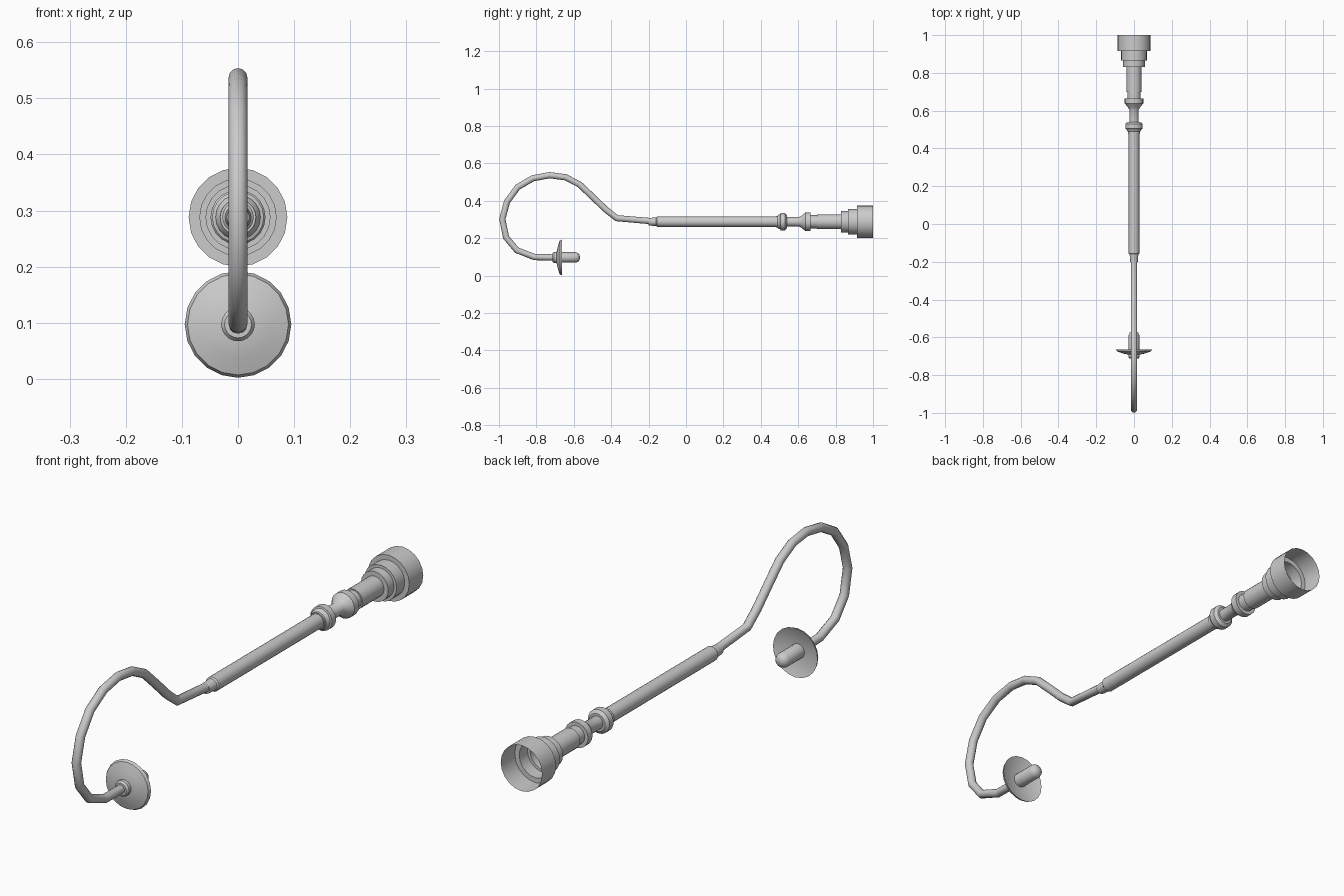
import bpy, bmesh, math

if "Cube" in bpy.data.objects:
    bpy.data.objects.remove(bpy.data.objects["Cube"])

SIDES = 20


def finish(obj, angle=35):
    bpy.ops.object.select_all(action='DESELECT')
    obj.select_set(True)
    bpy.context.view_layer.objects.active = obj
    bpy.ops.object.shade_smooth_by_angle(angle=math.radians(angle))


def lathe(name, profile, z):
    """Revolve (y, radius) points about a y-axis line at height z."""
    bm = bmesh.new()
    rings = []
    for y, r in profile:
        if r == 0:
            rings.append([bm.verts.new((0, y, z))] * SIDES)
        else:
            rings.append([bm.verts.new((r * math.cos(2 * math.pi * i / SIDES), y,
                                        z + r * math.sin(2 * math.pi * i / SIDES)))
                          for i in range(SIDES)])
    for a, b in zip(rings, rings[1:]):
        for i in range(SIDES):
            j = (i + 1) % SIDES
            bm.faces.new(list(dict.fromkeys((a[i], a[j], b[j], b[i]))))
    bmesh.ops.recalc_face_normals(bm, faces=bm.faces)
    mesh = bpy.data.meshes.new(name)
    bm.to_mesh(mesh)
    bm.free()
    obj = bpy.data.objects.new(name, mesh)
    bpy.context.collection.objects.link(obj)
    finish(obj)
    return obj


ROD_Z, LAMP_Z = 0.288, 0.097

# Straight stem with its end sleeve
lathe("stem", [(-0.20, 0), (-0.20, 0.020), (-0.16, 0.023), (-0.155, 0.028),
               (0.48, 0.028), (0.48, 0.032), (0.50, 0.032)], ROD_Z)

# Turned collar and flared neck
lathe("collar", [(0.485, 0.028), (0.495, 0.038), (0.503, 0.040), (0.505, 0.046),
                 (0.53, 0.046), (0.54, 0.034), (0.54, 0.025), (0.605, 0.025),
                 (0.618, 0.033), (0.638, 0.049), (0.665, 0.049),
                 (0.665, 0.035)], ROD_Z)

# Stepped socket, open at the end
lathe("stepped_cup", [(0.66, 0.035), (0.70, 0.035), (0.70, 0.040), (0.83, 0.040),
                      (0.83, 0.058), (0.865, 0.058), (0.865, 0.069),
                      (0.915, 0.069), (0.915, 0.088), (1.0, 0.088)], ROD_Z)

# Curved gooseneck tube
path = [(-0.17, 0.290), (-0.37, 0.307), (-0.43, 0.354), (-0.50, 0.422),
        (-0.57, 0.488), (-0.645, 0.526), (-0.73, 0.537), (-0.82, 0.520),
        (-0.90, 0.473), (-0.957, 0.395), (-0.982, 0.302), (-0.962, 0.205),
        (-0.905, 0.136), (-0.81, 0.099), (-0.69, 0.097)]
curve = bpy.data.curves.new("gooseneck", 'CURVE')
curve.dimensions = '3D'
curve.bevel_depth = 0.0168
curve.bevel_resolution = 4
curve.use_fill_caps = True
spline = curve.splines.new('POLY')
spline.points.add(len(path) - 1)
for p, (y, z) in zip(spline.points, path):
    p.co = (0, y, z, 1)
neck = bpy.data.objects.new("gooseneck", curve)
bpy.context.collection.objects.link(neck)
bpy.context.view_layer.objects.active = neck
neck.select_set(True)
bpy.ops.object.convert(target='MESH')
finish(bpy.context.view_layer.objects.active, 50)

# Shallow dish, hub and round-ended bulb
lathe("dish", [(-0.692, 0), (-0.692, 0.030), (-0.685, 0.060), (-0.675, 0.090),
               (-0.664, 0.095), (-0.668, 0.085), (-0.678, 0.050), (-0.682, 0)], LAMP_Z)
lathe("hub", [(-0.713, 0), (-0.713, 0.024), (-0.705, 0.030), (-0.685, 0.030)], LAMP_Z)
lathe("bulb", [(-0.685, 0.028), (-0.588, 0.028), (-0.576, 0.023),
               (-0.569, 0.013), (-0.567, 0)], LAMP_Z)
